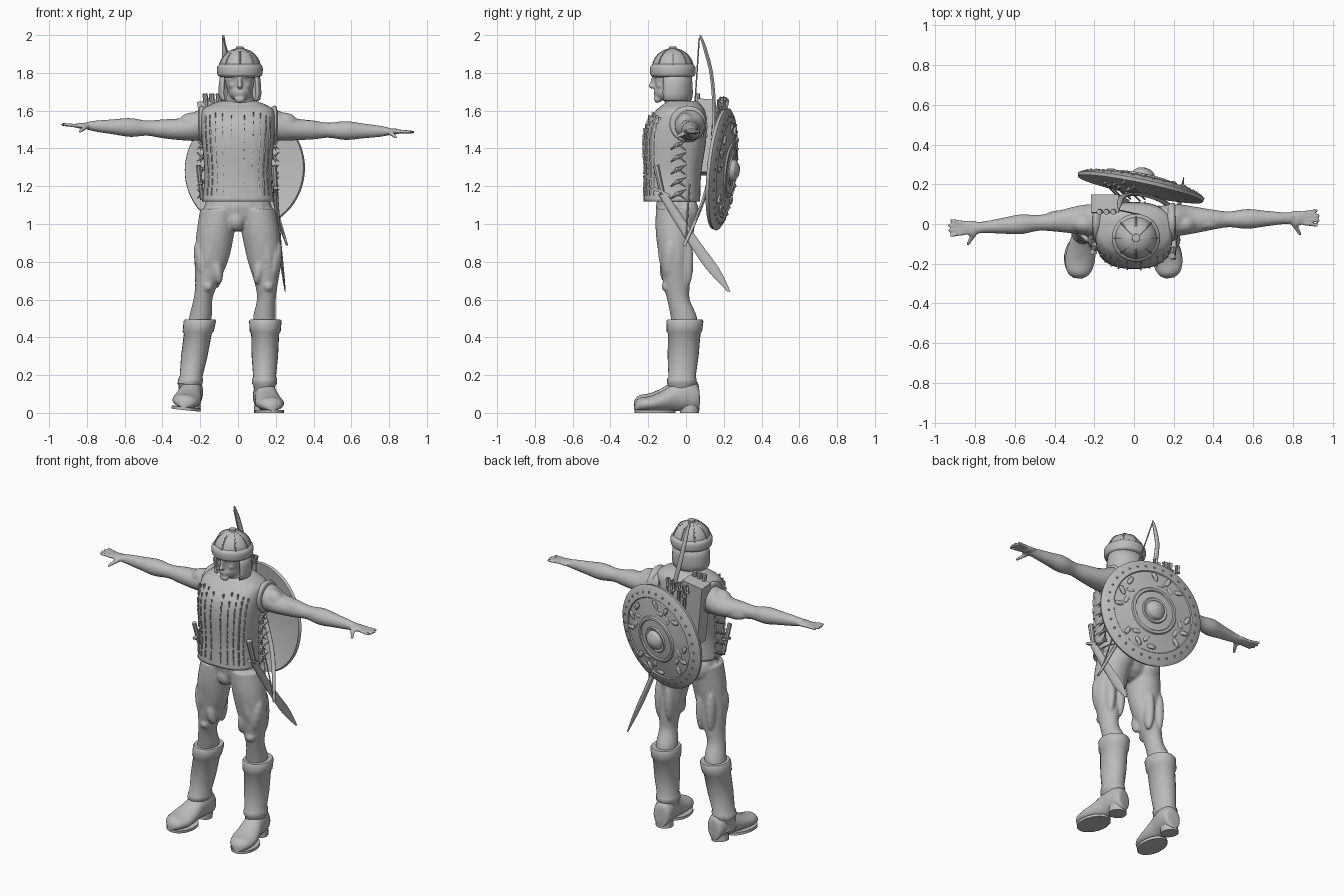
import bpy, bmesh, random
from math import sin, cos, pi, radians, copysign
from mathutils import Vector, Matrix, Euler

random.seed(4)
if "Cube" in bpy.data.objects:
    bpy.data.objects.remove(bpy.data.objects["Cube"])

grey = bpy.data.materials.new("plain grey")
grey.use_nodes = True
grey.diffuse_color = (.5, .5, .5, 1)
grey.node_tree.nodes["Principled BSDF"].inputs["Base Color"].default_value = grey.diffuse_color


def finish(name, bm, matrix=None, sharp=40):
    """Turn a bmesh into a shaded object."""
    bmesh.ops.recalc_face_normals(bm, faces=bm.faces)
    mesh = bpy.data.meshes.new(name)
    bm.to_mesh(mesh)
    bm.free()
    mesh.materials.append(grey)
    mesh.shade_smooth()
    mesh.set_sharp_from_angle(angle=radians(sharp))
    obj = bpy.data.objects.new(name, mesh)
    bpy.context.scene.collection.objects.link(obj)
    if matrix:
        obj.matrix_world = matrix
    return obj


def spline(stations, steps):
    """Smoothly resample a list of tuples."""
    result = []
    last = len(stations) - 1
    for i in range(last):
        around = [stations[min(max(k, 0), last)] for k in (i - 1, i, i + 1, i + 2)]
        for k in range(steps):
            t = k / steps
            result.append([q + t / 2 * (r - p + t * (2 * p - 5 * q + 4 * r - s + t * (3 * q - p - 3 * r + s)))
                           for p, q, r, s in zip(*around)])
    return result + [list(stations[last])]


def skin(bm, rings, closed=True):
    """Bridge rows of points with quads; cap the ends when closed."""
    rows = [[bm.verts.new(point) for point in ring] for ring in rings]
    count = len(rows[0])
    for low, high in zip(rows, rows[1:]):
        for j in range(count if closed else count - 1):
            k = (j + 1) % count
            bm.faces.new((low[j], low[k], high[k], high[j]))
    if closed:
        bm.faces.new(rows[0][::-1])
        bm.faces.new(rows[-1])


def loft(bm, axis, stations, steps=4, sides=24):
    """Stations are centre x, y, z and two half widths across the axis."""
    across, along = {"x": (1, 2), "y": (0, 2), "z": (0, 1)}[axis]
    rings = []
    for x, y, z, a, b in spline(stations, steps):
        ring = [Vector((x, y, z)) for j in range(sides)]
        for j, point in enumerate(ring):
            point[across] += a * cos(2 * pi * j / sides)
            point[along] += b * sin(2 * pi * j / sides)
        rings.append(ring)
    skin(bm, rings)


def turned(bm, axis, centre, profile, steps=1, sides=40):
    """Round part from radius and offset pairs along an axis."""
    stations = []
    for radius, offset in profile:
        point = list(centre)
        point["xyz".index(axis)] += offset
        stations.append((*point, radius, radius))
    loft(bm, axis, stations, steps, sides)


def placed(loc, size, rot=(0, 0, 0)):
    return Matrix.LocRotScale(Vector(loc), Euler([radians(angle) for angle in rot]), Vector(size))


def ball(bm, loc, size, rot=(0, 0, 0), seg=16):
    size = size if isinstance(size, tuple) else (size, size, size)
    bmesh.ops.create_uvsphere(bm, u_segments=seg, v_segments=seg // 2, radius=1, matrix=placed(loc, size, rot))


def box(bm, loc, size, rot=(0, 0, 0)):
    bmesh.ops.create_cube(bm, size=1, matrix=placed(loc, size, rot))


def rod(bm, start, end, r1, r2, seg=8):
    a, b = Vector(start), Vector(end)
    turn = (b - a).to_track_quat("Z", "Y").to_matrix().to_4x4()
    bmesh.ops.create_cone(bm, cap_ends=True, segments=seg, radius1=r1, radius2=r2, depth=(b - a).length,
                          matrix=Matrix.Translation((a + b) / 2) @ turn)


# Body: overlapping muscles fused by a voxel remesh
body = bmesh.new()
ball(body, (0, -.05, 1.09), (.18, .11, .13))
ball(body, (0, -.06, 1.38), (.16, .12, .24))
ball(body, (-.01, -.11, 1.02), (.05, .05, .06))
loft(body, "z", [(.01, -.02, 1.55, .12, .09), (.01, -.04, 1.64, .08, .07), (.01, -.06, 1.74, .06, .07)])
leg = [(.1, -.05, 1.08, .1, .11), (.12, -.06, .95, .1, .1), (.14, -.06, .81, .09, .08),
       (.15, -.05, .68, .06, .07), (.15, -.04, .6, .05, .06), (.14, -.01, .5, .06, .07), (.14, -.01, .4, .05, .06)]
arm = [(.13, .07, .07), (.21, .08, .08), (.29, .07, .06), (.4, .05, .05), (.48, .04, .04),
       (.57, .05, .05), (.66, .04, .04), (.75, .03, .03), (.8, .03, .02)]
for s, splay, drift, lift in ((1, 0, .01, -.01), (-1, .06, -.04, .02)):
    loft(body, "z", [(s * (x + splay * max(0, .75 - z) * 4), y, z, a, b) for x, y, z, a, b in leg])
    # Buttock, inner knee, outer thigh, front thigh, kneecap and hamstrings
    for x, y, z, size, tilt in ((.1, 0, 1.06, (.08, .07, .09), 0), (.11, -.1, .76, (.03, .04, .08), 8),
                                (.19, -.08, .8, (.04, .05, .12), 10), (.15, -.1, .88, (.04, .05, .15), -8),
                                (.16, -.1, .67, .03, 0), (.18, 0, .8, (.03, .04, .14), 0),
                                (.11, 0, .8, (.03, .04, .14), 0)):
        ball(body, (s * x, y, z), size, (0, s * tilt, 0))

    # Arm with deltoid, biceps and triceps, drifting away toward the wrist
    def bend(x):
        return min(1, max(0, x - .3) * 2)
    loft(body, "x", [(s * x, .02 + drift * bend(x), 1.5 + lift * bend(x) + max(0, .3 - x) / 4, a, b) for x, a, b in arm])
    ball(body, (s * .25, 0, 1.53), (.07, .05, .06), (0, s * 12, 0))
    ball(body, (s * .36, 0, 1.51), (.08, .03, .04))
    ball(body, (s * .36, .04, 1.49), (.09, .03, .04))
    # Hand
    hand = Vector((s * .82, .02 + drift, 1.5 + lift))
    ball(body, hand, (.05, .04, .016))
    for spread in (-1.5, -.5, .5, 1.5):
        knuckle = hand + Vector((s * .03, spread * .017, 0))
        tip = knuckle + Vector((s * (.085 - abs(spread) * .01), spread * .008, lift / 3))
        rod(body, knuckle, tip, .011, .009)
        ball(body, tip, .009, seg=8)
    thumb = hand + Vector((s * .015, -.08, -.03))
    rod(body, hand - Vector((s * .02, .02, 0)), thumb, .016, .009)
    ball(body, thumb, .01, seg=8)
    ball(body, (.01 + s * .035, -.135, 1.735), .022)
# Skull, jaw, chin, nose, brow and lips
for y, z, size in ((-.07, 1.77, (.08, .1, .11)), (-.1, 1.7, (.06, .07, .05)), (-.15, 1.66, (.03, .02, .02)),
                   (-.18, 1.73, (.015, .02, .014)), (-.17, 1.755, (.01, .02, .03)), (-.16, 1.785, (.05, .02, .01)),
                   (-.16, 1.7, (.024, .012, .007)), (-.16, 1.688, (.02, .012, .007))):
    ball(body, (.01, y, z), size)
body = finish("body", body)
remesh = body.modifiers.new("fuse", "REMESH")
remesh.mode, remesh.voxel_size, remesh.use_smooth_shade = "VOXEL", .007, True
soften = body.modifiers.new("soften", "SMOOTH")
soften.iterations, soften.factor = 4, .5

# Helmet: dome, ribs, rolled brim and neck curtain
helmet = bmesh.new()
crown = (.01, -.07, 1.82)
dome = [(.108 * cos(t), .11 * sin(t)) for t in [k * pi / 16 for k in range(8)]]
turned(helmet, "z", crown, dome + [(.02, .118), (.004, .12)])
for k in range(8):
    turn = k * pi / 4
    loft(helmet, "z", [(crown[0] + r * cos(turn), crown[1] + r * sin(turn), crown[2] + h, .005, .005)
                       for r, h in dome], sides=6)
turned(helmet, "z", crown, [(.09, -.045), (.115, -.035), (.121, -.01), (.118, .015), (.1, .03)], steps=4)
finish("helmet", helmet)
curtain = bmesh.new()
skin(curtain, [[(.01 + r * .112 * cos(t), -.065 + r * .1 * sin(t), z) for t in [radians(10 * j - 35) for j in range(26)]]
               for r, z in ((.93, 1.8), (1, 1.74), (1.02, 1.69), (.97, 1.66), (.88, 1.65))], closed=False)
curtain = finish("neck_curtain", curtain)
curtain.modifiers.new("thickness", "SOLIDIFY").thickness = .012

# Tunic: height, half width, front and back
outline = spline([(1.12, .19, -.225, .075), (1.26, .177, -.22, .08), (1.43, .19, -.226, .105), (1.53, .195, -.21, .11),
                  (1.6, .19, -.16, .1), (1.63, .15, -.125, .08), (1.65, .1, -.1, .06)], 6)


def torso_point(angle, z):
    for low, high in zip(outline, outline[1:]):
        if z <= high[0]:
            break
    t = (z - low[0]) / (high[0] - low[0])
    width, front, back = (p + t * (q - p) for p, q in zip(low[1:], high[1:]))
    bulge = [copysign(abs(f) ** .78, f) for f in (cos(angle), sin(angle))]
    return Vector((width * bulge[0], (front + back + (back - front) * bulge[1]) / 2, z))


tunic = bmesh.new()
skin(tunic, [[torso_point(2 * pi * j / 64, row[0]) for j in range(64)] for row in outline])
tunic.faces.ensure_lookup_table()
hem = min((face for face in tunic.faces if len(face.verts) > 4), key=lambda face: face.calc_center_median().z)
bmesh.ops.delete(tunic, geom=[hem], context="FACES_ONLY")
for s in (1, -1):
    turned(tunic, "x", (s * .19, .01, 1.53), [(.08, s * -.025), (.096, 0), (.09, s * .015), (.07, s * .018)], steps=4)
tunic = finish("tunic", tunic, sharp=60)
tunic.modifiers.new("thickness", "SOLIDIFY").thickness = .01

# Stitched seams down the panels, then the side ties
stitches = bmesh.new()
for side, columns, bottom in ((-1, 10, 1.15), (1, 6, 1.46)):
    for k in range(columns):
        angle = side * (pi / 2 + 2 * k / (columns - 1) - 1)
        z = bottom
        while z < 1.57:
            length = random.uniform(.015, .04)
            box(stitches, torso_point(angle, z + length / 2), (.006, .012, length), (random.uniform(-6, 6), 0, 0))
            z += length + random.uniform(.004, .016)
finish("seam_stitches", stitches)
ties = bmesh.new()
for s in (1, -1):
    for k in range(5):
        knot = Vector((s * .188, -.04, 1.16 + .065 * k))
        ball(ties, knot, (.014, .018, .012), seg=8)
        for way in (-1, 1):
            rod(ties, knot, knot + Vector((s * .03, way * .045, way * .025)), .011, .001, 5)
            rod(ties, knot, knot + Vector((s * .012, way * .04, -.03)), .009, .001, 5)
finish("side_ties", ties)

# Boots: shaft with cuff and ankle strap, then foot, sole and heel
for name, top, ankle, toe_turn, roll in (("left", .145, .14, 9, 0), ("right", -.2, -.255, -7, 6)):
    boot = bmesh.new()
    shaft = [(.495, .08), (.485, .086), (.43, .082), (.42, .074), (.3, .07), (.19, .06),
             (.18, .066), (.155, .066), (.145, .058), (.07, .05)]
    loft(boot, "z", [(top + (ankle - top) * t, -.005 - .018 * t, z, r, r + .012)
                     for t, z, r in [((.5 - z) / .35, z, r) for z, r in shaft]], steps=1)
    finish(name + "_boot_shaft", boot)
    foot = bmesh.new()
    loft(foot, "y", [(0, y, h + .01, w, h) for y, w, h in
                     ((.07, .02, .05), (.06, .05, .07), (0, .06, .085), (-.06, .06, .075), (-.12, .07, .055),
                      (-.19, .075, .04), (-.25, .055, .034), (-.275, .02, .02))])
    loft(foot, "z", [(0, -.165, z, .077, .11) for z in (0, .016)], steps=1)
    loft(foot, "z", [(0, .018, z, .052, .05) for z in (0, .04)], steps=1)
    finish(name + "_boot_foot", foot, placed((ankle, 0, roll * .0025), (1, 1, 1), (0, roll, toe_turn)))

# Round shield on the back, with raised rings, relief and rivets
shield = bmesh.new()
turned(shield, "y", (0, 0, 0), [
    (.001, .1), (.03, .094), (.052, .078), (.06, .058), (.075, .062), (.08, .054), (.12, .05), (.125, .057),
    (.14, .055), (.145, .046), (.25, .026), (.255, .032), (.31, .016), (.325, .006), (.32, -.012), (.3, -.008),
    (.2, .015), (.001, .032)], sides=64)
for k in range(32):
    turn = k * pi / 16
    ball(shield, (.285 * cos(turn), .023, .285 * sin(turn)), .007, seg=8)
    if k % 8 < 5:
        r = .2 + .022 * (-1) ** k
        ball(shield, (r * cos(turn), .036, r * sin(turn)), (.03, .01, .015), (0, 60 * k, 0), seg=12)
normal = Vector((.2, .97, -.1)).normalized()
right = normal.cross(Vector((0, 0, 1))).normalized()
facing = Matrix((right, normal, right.cross(normal))).transposed().to_4x4()
finish("shield", shield, Matrix.Translation((.035, .187, 1.29)) @ facing, sharp=30)

# Quiver with arrows, and fletchings above the shield
quiver = bmesh.new()
box(quiver, (-.12, .09, 1.46), (.14, .09, .39), (-4, -8, 0))
for x in (-.175, -.14, -.105):
    rod(quiver, (x + .02, .075, 1.5), (x, .06, 1.69), .012, .014)
for k in range(7):
    tip = Vector((.024 * k - .15, random.uniform(.175, .215), random.uniform(1.63, 1.68)))
    rod(quiver, tip + Vector((.06, -.06, -.35)), tip, .005, .005, 6)
    for twist in (0, 60, 120):
        box(quiver, tip - Vector((0, 0, .03)), (.028, .003, .05), (8, 8, twist))
finish("quiver_and_arrows", quiver)

# Bow slung across the back, and its string
bow = bmesh.new()
loft(bow, "z", [(-.078, .075, 2, .005, .005), (-.073, .1, 1.93, .012, .01), (-.06, .135, 1.79, .015, .01),
                (-.01, .15, 1.58, .015, .01), (.08, .14, 1.35, .015, .01), (.18, .09, 1.12, .015, .01),
                (.26, -.01, .885, .006, .01)], sides=10)
rod(bow, (-.078, .07, 1.985), (.25, 0, .91), .004, .004, 6)
finish("bow", bow)

# Curved sword at the left hip and a dagger at the right
sword = bmesh.new()
loft(sword, "z", [(.2, -.12, 1.155, .013, .026), (.21, -.035, 1.02, .012, .03), (.22, .045, .9, .01, .032),
                  (.235, .14, .765, .008, .035), (.25, .228, .642, .003, .008)], sides=12)
rod(sword, (.2, -.125, 1.16), (.19, -.16, 1.31), .014, .017)
box(sword, (.2, -.13, 1.17), (.025, .1, .015), (-25, 0, 0))
finish("sword", sword)
dagger = bmesh.new()
rod(dagger, (-.19, -.1, 1.13), (-.21, -.14, 1.31), .012, .014)
box(dagger, (-.2, -.12, 1.22), (.025, .06, .012), (12, 0, 0))
finish("dagger", dagger)
